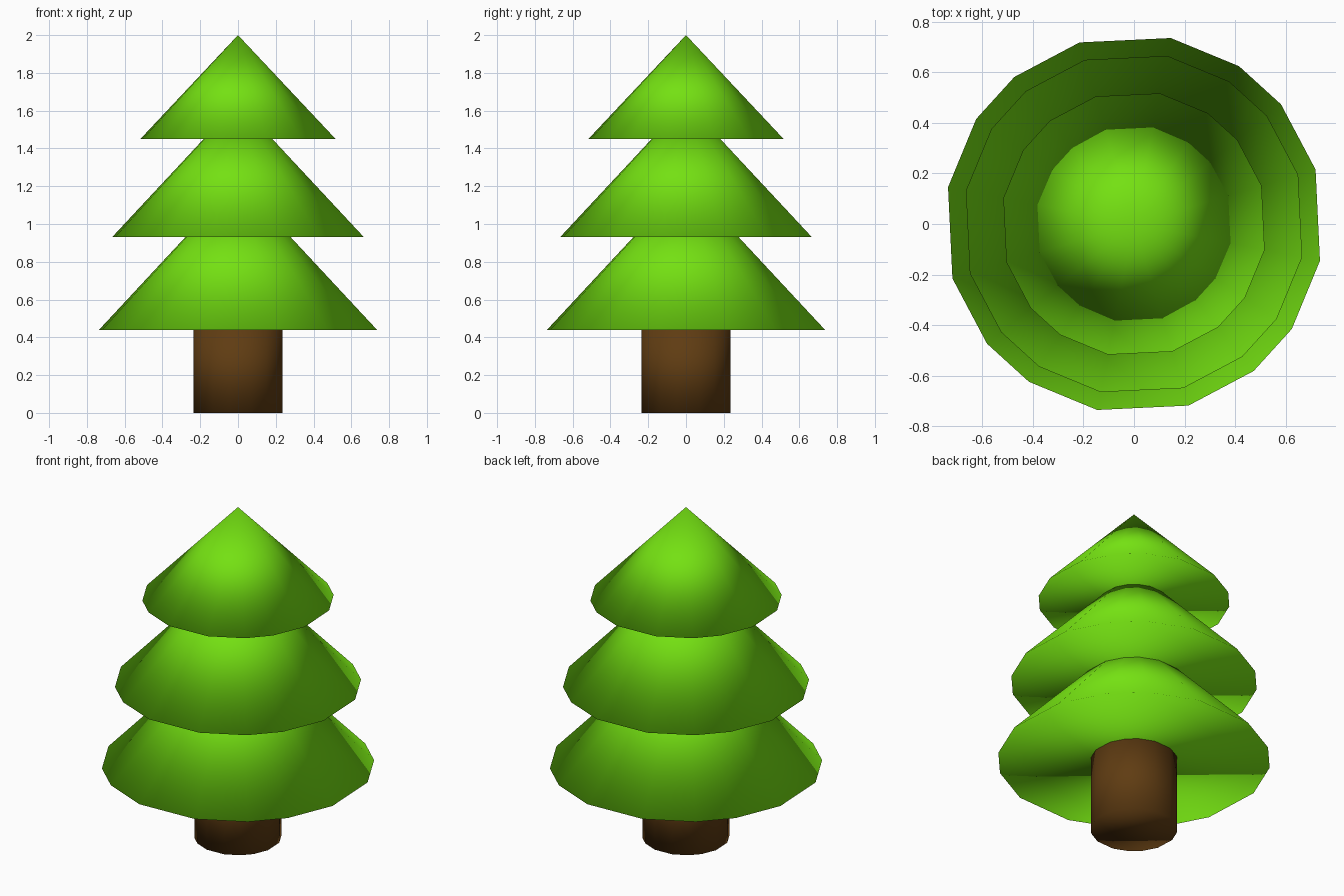
import bpy
import bmesh
from math import cos, sin, radians

if "Cube" in bpy.data.objects:
    bpy.data.objects.remove(bpy.data.objects["Cube"])


def make_material(name, rgb):
    mat = bpy.data.materials.new(name)
    mat.diffuse_color = (*rgb, 1.0)
    mat.use_nodes = True
    mat.node_tree.nodes["Principled BSDF"].inputs["Base Color"].default_value = mat.diffuse_color
    return mat


leaf_green = make_material("leaf green", (0.175, 0.75, 0.006))
bark_brown = make_material("bark brown", (0.115, 0.045, 0.006))

# Sixteen-sided outline, a rounded square turned slightly about z
ANGLES = [radians(90 * q + a + 2.75) for q in range(4) for a in (-36.4, -13.95, 13.95, 36.4)]


def ring(bm, radius, z):
    return [bm.verts.new((radius * cos(a), radius * sin(a), z)) for a in ANGLES]


def finish(bm, name, mat):
    for face in bm.faces:
        face.smooth = True
    bmesh.ops.recalc_face_normals(bm, faces=bm.faces[:])
    mesh = bpy.data.meshes.new(name)
    bm.to_mesh(mesh)
    bm.free()
    mesh.materials.append(mat)
    bpy.context.collection.objects.link(bpy.data.objects.new(name, mesh))


def cone(name, radius, base_z, tip_z):
    bm = bmesh.new()
    rim = ring(bm, radius, base_z)
    tip = bm.verts.new((0, 0, tip_z))
    bm.faces.new(rim[::-1])
    for i, v in enumerate(rim):
        bm.faces.new((v, rim[(i + 1) % len(rim)], tip))
    finish(bm, name, leaf_green)


def column(name, radius, z0, z1):
    bm = bmesh.new()
    low, high = ring(bm, radius, z0), ring(bm, radius, z1)
    bm.faces.new(low[::-1])
    bm.faces.new(high)
    for i in range(len(low)):
        j = (i + 1) % len(low)
        bm.faces.new((low[i], low[j], high[j], high[i]))
    finish(bm, name, bark_brown)


# Trunk, ending just inside the lowest foliage tier
column("trunk", 0.239, 0.0, 0.46)

# Three stacked foliage cones
cone("lower_foliage", 0.75, 0.44, 1.23)
cone("middle_foliage", 0.678, 0.932, 1.645)
cone("top_foliage", 0.527, 1.45, 2.0)
